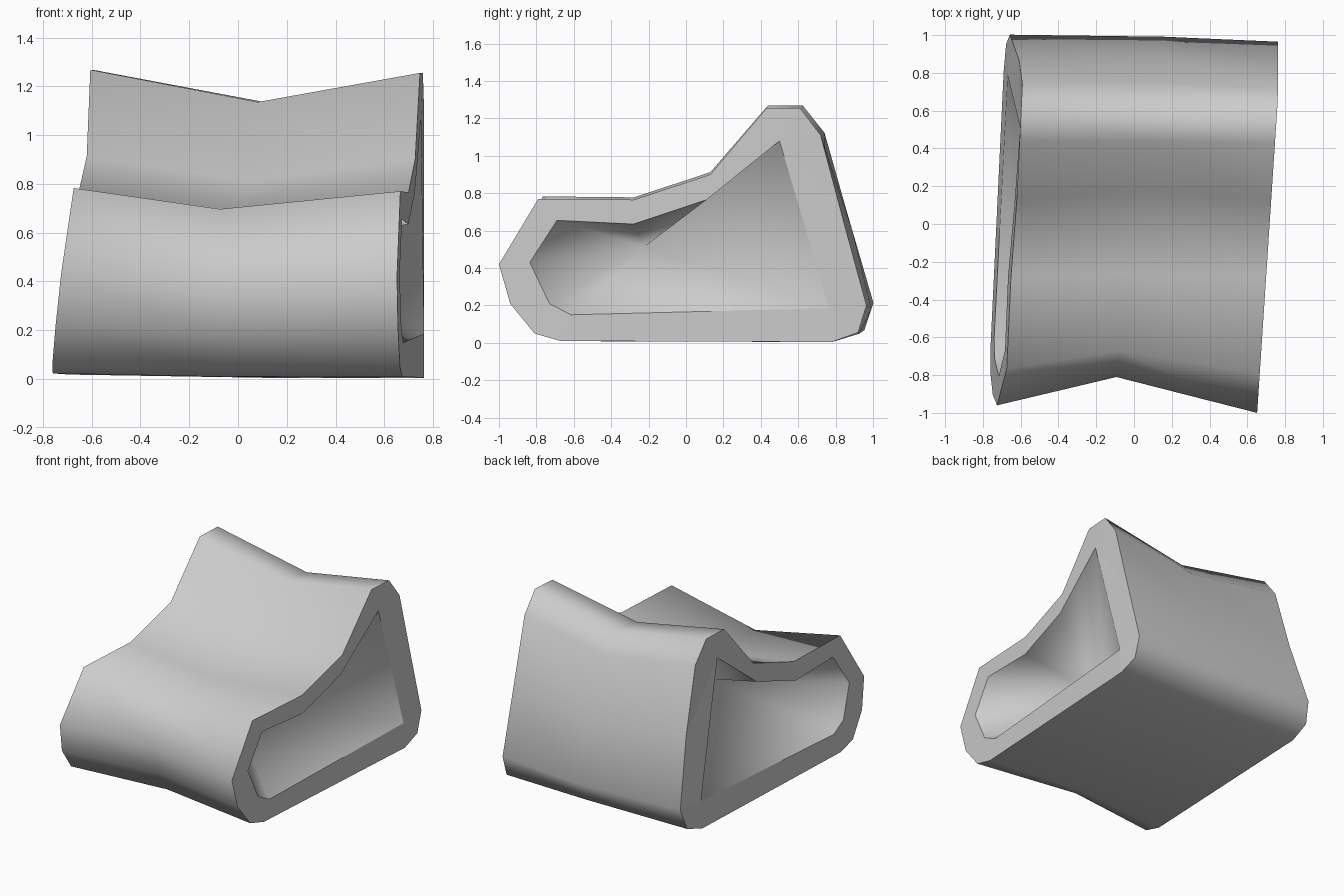
import bpy
import bmesh
from mathutils import Vector

cube = bpy.data.objects.get("Cube")
if cube:
    bpy.data.objects.remove(cube)

grey = bpy.data.materials.new("plain grey")
grey.use_nodes = True
colour = (0.6, 0.6, 0.6, 1)
grey.diffuse_color = colour
grey.node_tree.nodes["Principled BSDF"].inputs["Base Color"].default_value = colour

# Side profile (y, z), clockwise from the front, and the opening in its end
OUTER = [(-1, .42), (-.79, .77), (-.28, .765), (.13, .9), (.43, 1.255),
         (.61, 1.255), (.72, 1.11), (.84, .66), (.965, .2), (.92, .055),
         (.78, .005), (-.67, .01), (-.81, .05), (-.94, .21)]
INNER = [(-.835, .43), (-.69, .655), (-.28, .635), (.11, .765), (.5, 1.08),
         (.765, .185), (-.615, .15), (-.73, .21)]
# Opening corner that each profile corner joins
JOIN = [0, 1, 2, 3, 4, 4, 4, 4, 5, 5, 5, 6, 6, 7]


def left_end(y, z):
    return Vector((min(.763, .718 + .066 * y), y, z))


def right_end(y, z):
    y, z = y + .04 * y * y, z + .013
    return Vector((-.731 + .048 * y + .12 * min(z, .87), y, z))


def waist(y, z):
    y += .19 * y * y if y < 0 else .12 * z * (1.3 - z)
    return Vector((.02 + .14 * y, y, z * .905))


bm = bmesh.new()


def ring(points, place):
    return [bm.verts.new(place(*p)) for p in points]


def bridge(a, b):
    for i in range(len(a)):
        j = (i + 1) % len(a)
        bm.faces.new((a[i], a[j], b[j], b[i])).smooth = True


# Outer skin through the narrowed waist
left, middle, right = (ring(OUTER, f) for f in (left_end, waist, right_end))
bridge(left, middle)
bridge(middle, right)

# Flat rims and the hollow behind each of them
sharp = []
for outer, place, depth in ((left, left_end, .08), (right, right_end, -.08)):
    inner = ring(INNER, place)
    count = len(outer)
    for i in range(count):
        j = (i + 1) % count
        corners = [outer[i], outer[j], inner[JOIN[j]]]
        if JOIN[i] != JOIN[j]:
            corners.append(inner[JOIN[i]])
        bm.faces.new(corners)
    centre = sum((v.co for v in inner), Vector()) / len(inner)
    centre.x = depth
    apex = bm.verts.new(centre)
    for i in range(len(inner)):
        bm.faces.new((inner[i], inner[(i + 1) % len(inner)], apex)).smooth = True
    sharp += [outer, inner]

# Keep rim borders crisp
for loop in sharp:
    for i, v in enumerate(loop):
        edge = bm.edges.get((v, loop[(i + 1) % len(loop)]))
        edge.smooth = False

bmesh.ops.recalc_face_normals(bm, faces=bm.faces)
mesh = bpy.data.meshes.new("hollow_seat")
bm.to_mesh(mesh)
bm.free()
mesh.materials.append(grey)
seat = bpy.data.objects.new("hollow_seat", mesh)
bpy.context.collection.objects.link(seat)
